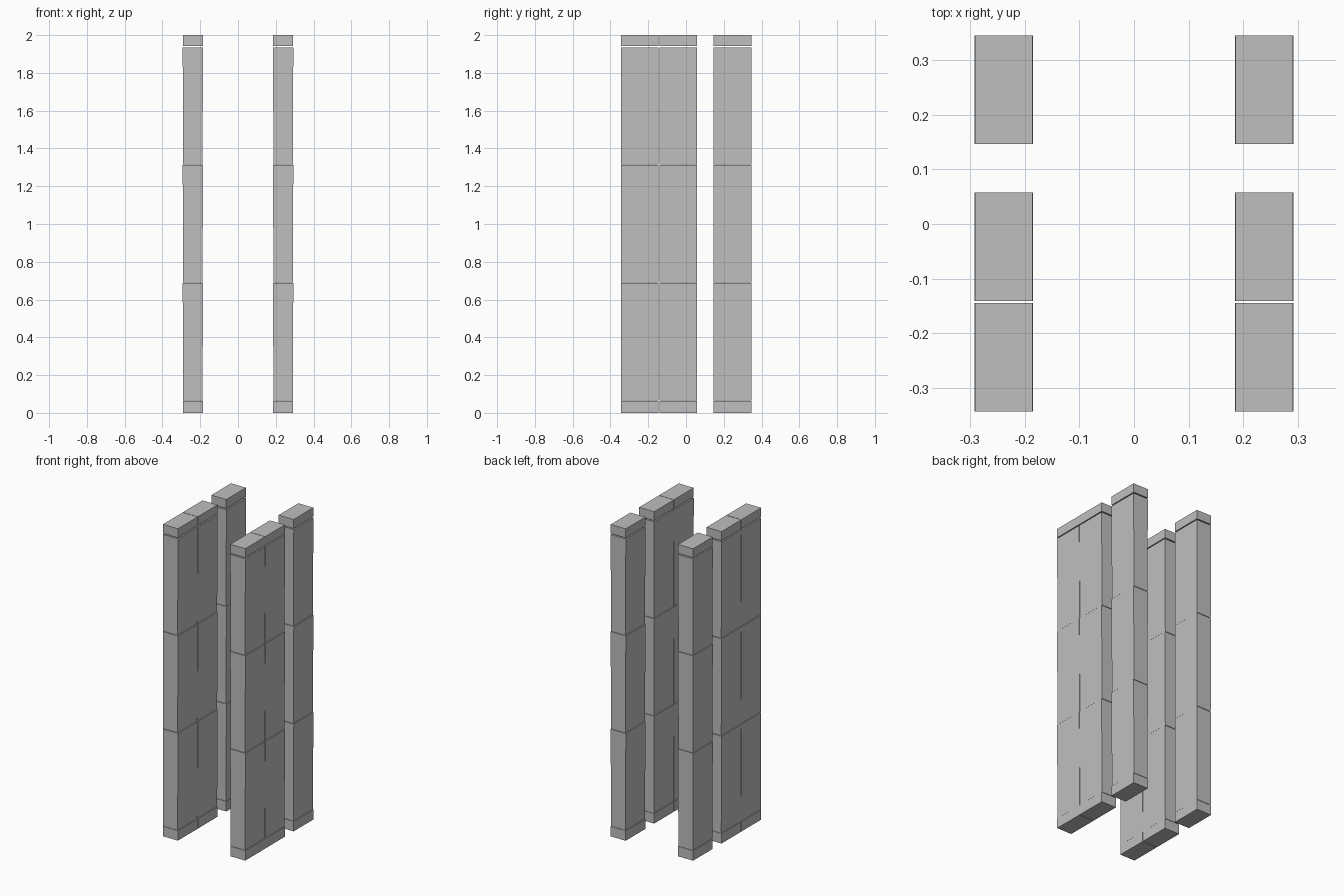
import bpy
import bmesh

if "Cube" in bpy.data.objects:
    bpy.data.objects.remove(bpy.data.objects["Cube"], do_unlink=True)

# One plain grey for every part
grey = bpy.data.materials.new("light_grey")
grey.use_nodes = True
colour = (0.52, 0.52, 0.52, 1)
grey.diffuse_color = colour
grey.node_tree.nodes["Principled BSDF"].inputs["Base Color"].default_value = colour


def block(name, centre, width, depth, low, high, flare=0.0):
    """Box between two heights whose top edge flares outward in x."""
    bm = bmesh.new()
    bmesh.ops.create_cube(bm, size=1)
    for v in bm.verts:
        top = v.co.z > 0
        half = width / 2 + (flare if top else 0)
        v.co.x = half if v.co.x > 0 else -half
        v.co.y *= depth
        v.co.z = (high if top else low) - low
    mesh = bpy.data.meshes.new(name)
    bm.to_mesh(mesh)
    bm.free()
    mesh.materials.append(grey)
    obj = bpy.data.objects.new(name, mesh)
    obj.location = (centre[0], centre[1], low)
    bpy.context.collection.objects.link(obj)


# Stacked parts of a column: name, bottom, top, flare
stack = [
    ("base_block", 0.0, 0.064, 0.0),
    ("lower_panel", 0.066, 0.688, 0.003),
    ("middle_panel", 0.691, 1.313, 0.003),
    ("upper_panel", 1.316, 1.935, 0.003),
    ("cap_block", 1.942, 2.0, 0.0),
]

# Three columns in each of two mirrored rows
rows = {"front": -0.244, "middle": -0.042, "back": 0.246}
for side, x in (("left", 0.239), ("right", -0.239)):
    for row, y in rows.items():
        for part, low, high, flare in stack:
            width = 0.102 if flare else 0.106
            block(f"{row}_{side}_{part}", (x, y), width, 0.199, low, high, flare)
